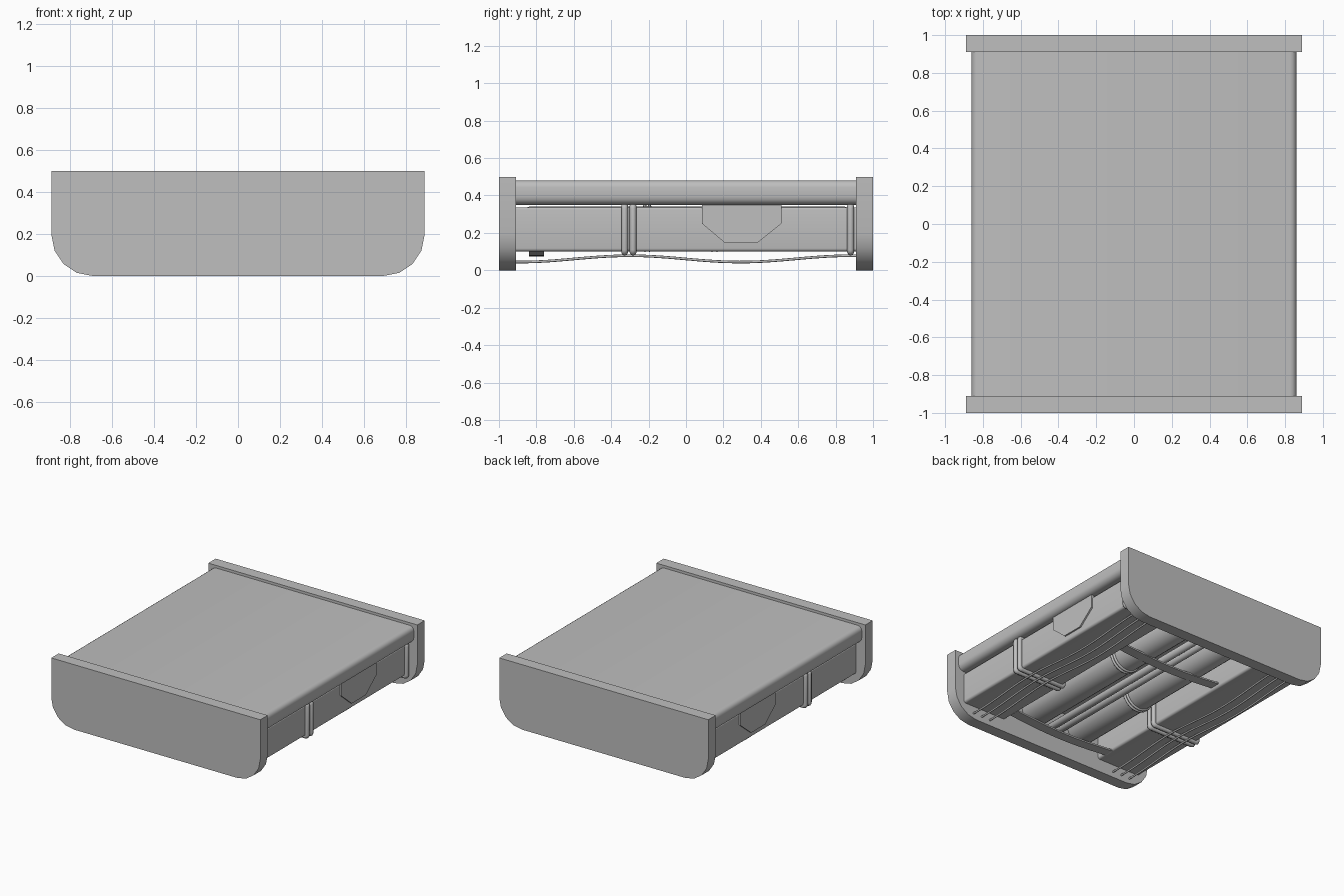
import bpy, bmesh, math
from mathutils import Vector

cube = bpy.data.objects.get("Cube")
if cube:
    bpy.data.objects.remove(cube)

grey = bpy.data.materials.new("plain_grey")
grey.use_nodes = True
grey.diffuse_color = (0.52, 0.52, 0.52, 1)
grey.node_tree.nodes["Principled BSDF"].inputs["Base Color"].default_value = (0.52, 0.52, 0.52, 1)


def finish(name, bm, smooth=True):
    bmesh.ops.recalc_face_normals(bm, faces=bm.faces)
    mesh = bpy.data.meshes.new(name)
    bm.to_mesh(mesh)
    bm.free()
    mesh.materials.append(grey)
    obj = bpy.data.objects.new(name, mesh)
    bpy.context.collection.objects.link(obj)
    if smooth:
        bpy.ops.object.select_all(action='DESELECT')
        obj.select_set(True)
        bpy.context.view_layer.objects.active = obj
        bpy.ops.object.shade_smooth_by_angle(angle=math.radians(35))
    return obj


def extrude(name, profile, axis, start, end, smooth=True):
    """Extrude a closed 2D profile along x (profile y,z) or y (profile x,z)."""
    bm = bmesh.new()
    place = (lambda p: (start, p[0], p[1])) if axis == 'x' else (lambda p: (p[0], start, p[1]))
    face = bm.faces.new([bm.verts.new(place(p)) for p in profile])
    moved = bmesh.ops.extrude_face_region(bm, geom=[face])["geom"]
    step = Vector((end - start, 0, 0) if axis == 'x' else (0, end - start, 0))
    bmesh.ops.translate(bm, vec=step, verts=[g for g in moved if isinstance(g, bmesh.types.BMVert)])
    return finish(name, bm, smooth)


def rounded_rect(x0, x1, z0, z1, low, high, steps=4):
    """Rectangle profile with separate bottom and top corner radii."""
    pts = []
    corners = [(x1, z0, low, -90), (x1, z1, high, 0), (x0, z1, high, 90), (x0, z0, low, 180)]
    for x, z, r, a0 in corners:
        if r == 0:
            pts.append((x, z))
            continue
        cx = x - r if x == x1 else x + r
        cz = z + r if z == z0 else z - r
        for i in range(steps + 1):
            a = math.radians(a0 + 90 * i / steps)
            pts.append((cx + r * math.cos(a), cz + r * math.sin(a)))
    return pts


def tube(name, points, radius, cyclic=False):
    """Round wire along a path, converted to a mesh."""
    curve = bpy.data.curves.new(name, 'CURVE')
    curve.dimensions = '3D'
    curve.bevel_depth = radius
    curve.bevel_resolution = 2
    curve.use_fill_caps = True
    spline = curve.splines.new('POLY')
    spline.points.add(len(points) - 1)
    for p, co in zip(spline.points, points):
        p.co = (*co, 1)
    spline.use_cyclic_u = cyclic
    curve.materials.append(grey)
    obj = bpy.data.objects.new(name, curve)
    bpy.context.collection.objects.link(obj)
    return obj


def tank(name, x, z, radius, y0, y1, dome):
    """Cylinder along y with domed ends, spun from rings."""
    bm = bmesh.new()
    rings, seg, sides = [], 4, 24
    stations = [(y0 + dome * (1 - math.cos(t)), radius * math.sin(t))
                for t in (math.pi / 2 * (i + 1) / seg for i in range(seg))]
    stations += [(y0 + y1 - y, r) for y, r in reversed(stations)]
    for y, r in stations:
        rings.append([bm.verts.new((x + r * math.cos(math.tau * k / sides), y,
                                    z + r * math.sin(math.tau * k / sides))) for k in range(sides)])
    for a, b in zip(rings, rings[1:]):
        for k in range(sides):
            n = (k + 1) % sides
            bm.faces.new((a[k], a[n], b[n], b[k]))
    bm.faces.new(rings[0])
    bm.faces.new(rings[-1])
    return finish(name, bm)


# End plates with rounded lower corners
plate = rounded_rect(-0.89, 0.89, 0, 0.5, 0.195, 0)
extrude("front_end_plate", plate, 'y', -1, -0.91)
extrude("back_end_plate", plate, 'y', 0.91, 1)

# Top deck with soft side edges
extrude("top_deck", rounded_rect(-0.86, 0.86, 0.35, 0.48, 0.045, 0.035), 'y', -0.91, 0.91)


def cable_height(y):
    """Cables hang between the clamps."""
    phase = (y + 0.3) / 1.18
    return 0.078 - 0.034 * math.sin(math.pi * phase) ** 2


for side, sx in (("left", 1), ("right", -1)):
    # Side boxes
    x0, x1 = sorted((0.43 * sx, 0.81 * sx))
    extrude(side + "_side_box", rounded_rect(x0, x1, 0.1, 0.335, 0.018, 0.01), 'y', -0.91, 0.91)

    # Tapered side panels
    panel = [(0.085, 0.35), (0.085, 0.25), (0.21, 0.145), (0.38, 0.145), (0.51, 0.25), (0.51, 0.35)]
    extrude(side + "_side_panel", panel, 'x', 0.80 * sx, 0.822 * sx, smooth=False)

    # Clamp bands around the boxes
    for i, y in enumerate((-0.328, -0.283, 0.88)):
        loop = [(x, y, z) for x, z in rounded_rect(x0 - 0.01, x1 + 0.01, 0.096, 0.345, 0.015, 0.015)]
        tube(f"{side}_clamp_band_{i}", loop, 0.018, cyclic=True)

    # Sagging cables under the boxes
    for i, x in enumerate((0.57, 0.645, 0.72)):
        ys = [-0.91 + 1.82 * k / 32 for k in range(33)]
        tube(f"{side}_cable_{i}", [(x * sx, y, cable_height(y)) for y in ys], 0.007)

    # Long tanks and their rings
    tank(side + "_tank", 0.21 * sx, 0.225, 0.115, -0.9, 0.91, 0.06)
    for i, y in enumerate((-0.04 + 0.18 * sx, -0.015 + 0.18 * sx)):
        ring = [(0.21 * sx + 0.117 * math.cos(math.tau * k / 24), y,
                 0.225 + 0.117 * math.sin(math.tau * k / 24)) for k in range(24)]
        tube(f"{side}_tank_ring_{i}", ring, 0.01, cyclic=True)

# Slim pipes between the tanks
for i, x in enumerate((-0.035, 0.035)):
    tank(f"middle_pipe_{i}", x, 0.17, 0.028, -0.91, 0.91, 0.01)

# Flat straps slung under the tanks
for name, y, z in (("back_strap", 0.38, 0.125), ("front_strap", -0.8, 0.1)):
    xs = [-0.44 + 0.88 * k / 16 for k in range(17)]
    low = [(x, z - 0.025 * math.cos(math.pi * x / 0.88)) for x in xs]
    high = [(x, h + 0.012) for x, h in reversed(low)]
    extrude(name, low + high, 'y', y - 0.04, y + 0.04)
